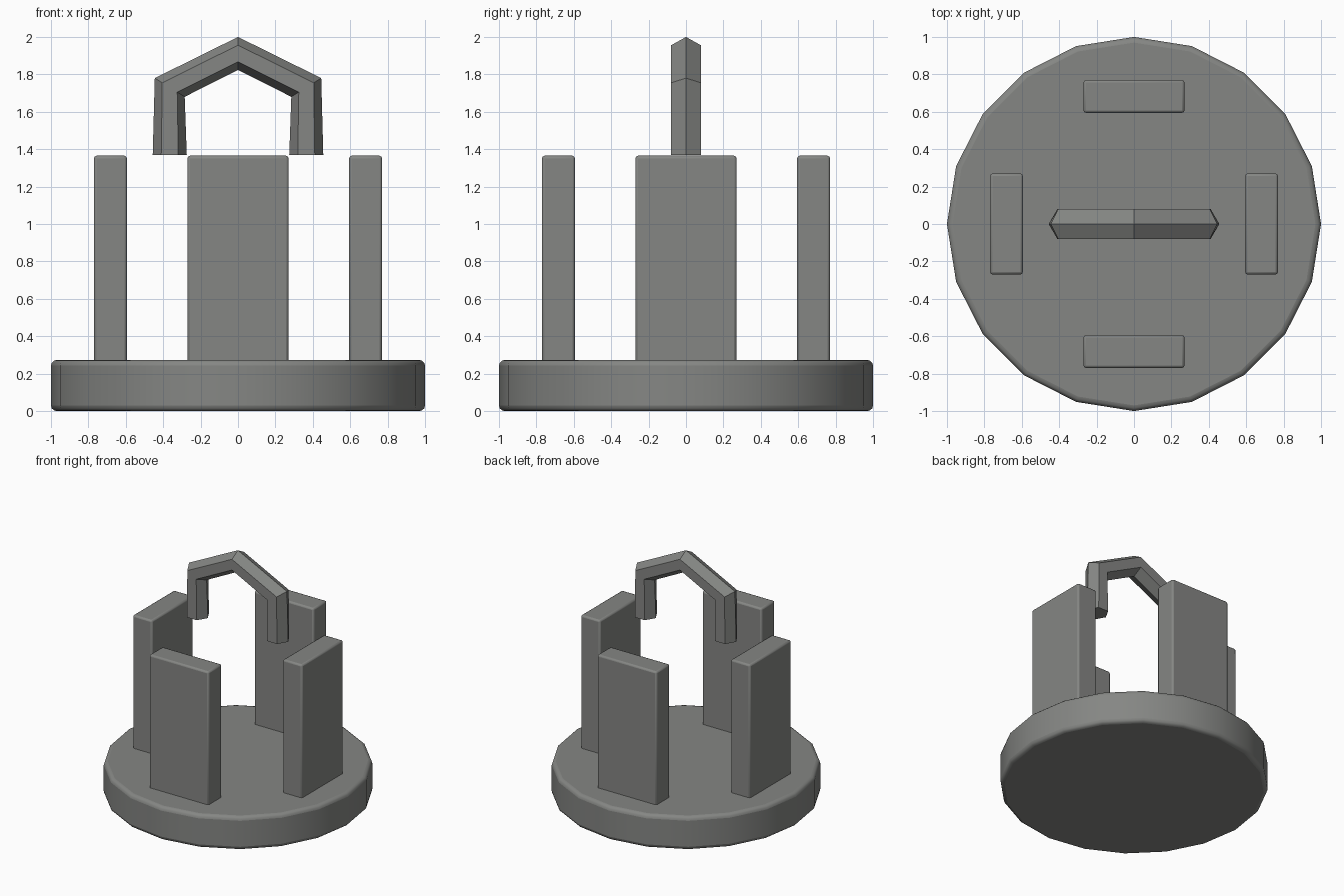
import bpy
import bmesh
import math
from mathutils import Matrix, Vector

old = bpy.data.objects.get("Cube")
if old:
    bpy.data.objects.remove(old, do_unlink=True)

stone = bpy.data.materials.new("stone grey")
stone.use_nodes = True
color = (0.235, 0.24, 0.23, 1)
stone.diffuse_color = color
stone.node_tree.nodes["Principled BSDF"].inputs["Base Color"].default_value = color


def finish(name, bm, bevel=0, segments=2, smooth=0):
    """Turn a bmesh into an object, with optional bevel and smooth shading."""
    bmesh.ops.recalc_face_normals(bm, faces=bm.faces)
    mesh = bpy.data.meshes.new(name)
    bm.to_mesh(mesh)
    bm.free()
    mesh.materials.append(stone)
    obj = bpy.data.objects.new(name, mesh)
    bpy.context.collection.objects.link(obj)
    if bevel:
        mod = obj.modifiers.new("rounded edges", 'BEVEL')
        mod.width = bevel
        mod.segments = segments
        mod.limit_method = 'ANGLE'
    if smooth:
        bpy.ops.object.select_all(action='DESELECT')
        obj.select_set(True)
        bpy.context.view_layer.objects.active = obj
        bpy.ops.object.shade_smooth_by_angle(angle=math.radians(smooth))
    return obj


# Round base plate with twenty sides, a vertex on each axis
bm = bmesh.new()
bmesh.ops.create_cone(bm, cap_ends=True, segments=20, radius1=1, radius2=1, depth=0.273,
                      matrix=Matrix.Translation((0, 0, 0.1365)))
finish("base", bm, bevel=0.03, segments=3, smooth=35)

# Four upright slabs around the base
for i, side in enumerate(("back", "right", "front", "left")):
    bm = bmesh.new()
    place = (Matrix.Rotation(i * math.pi / 2, 4, 'Z')
             @ Matrix.Translation((0, 0.682, 0.7825))
             @ Matrix.Diagonal((0.54, 0.176, 1.165, 1)))
    bmesh.ops.create_cube(bm, size=1, matrix=place)
    finish(side + "_slab", bm, bevel=0.014, segments=2, smooth=35)

# Floating arch: a hexagonal section swept along a bent path
path = [(-0.365, 1.37), (-0.365, 1.73), (0, 1.912), (0.365, 1.73), (0.365, 1.37)]
outward = [(-0.091, 0), (-0.08, 0.05), (0, 0.088), (0.08, 0.05), (0.091, 0)]
bm = bmesh.new()
rings = []
for (x, z), (ox, oz) in zip(path, outward):
    ring = []
    for k in range(6):
        a = k * math.pi / 3
        c, s = math.cos(a), math.sin(a)
        ring.append(bm.verts.new(Vector((x + ox * c, 0.079 * s / math.sin(math.pi / 3), z + oz * c))))
    rings.append(ring)
for r0, r1 in zip(rings, rings[1:]):
    for k in range(6):
        n = (k + 1) % 6
        bm.faces.new((r0[k], r0[n], r1[n], r1[k]))
bm.faces.new(rings[0])
bm.faces.new(rings[-1])
finish("arch", bm)
